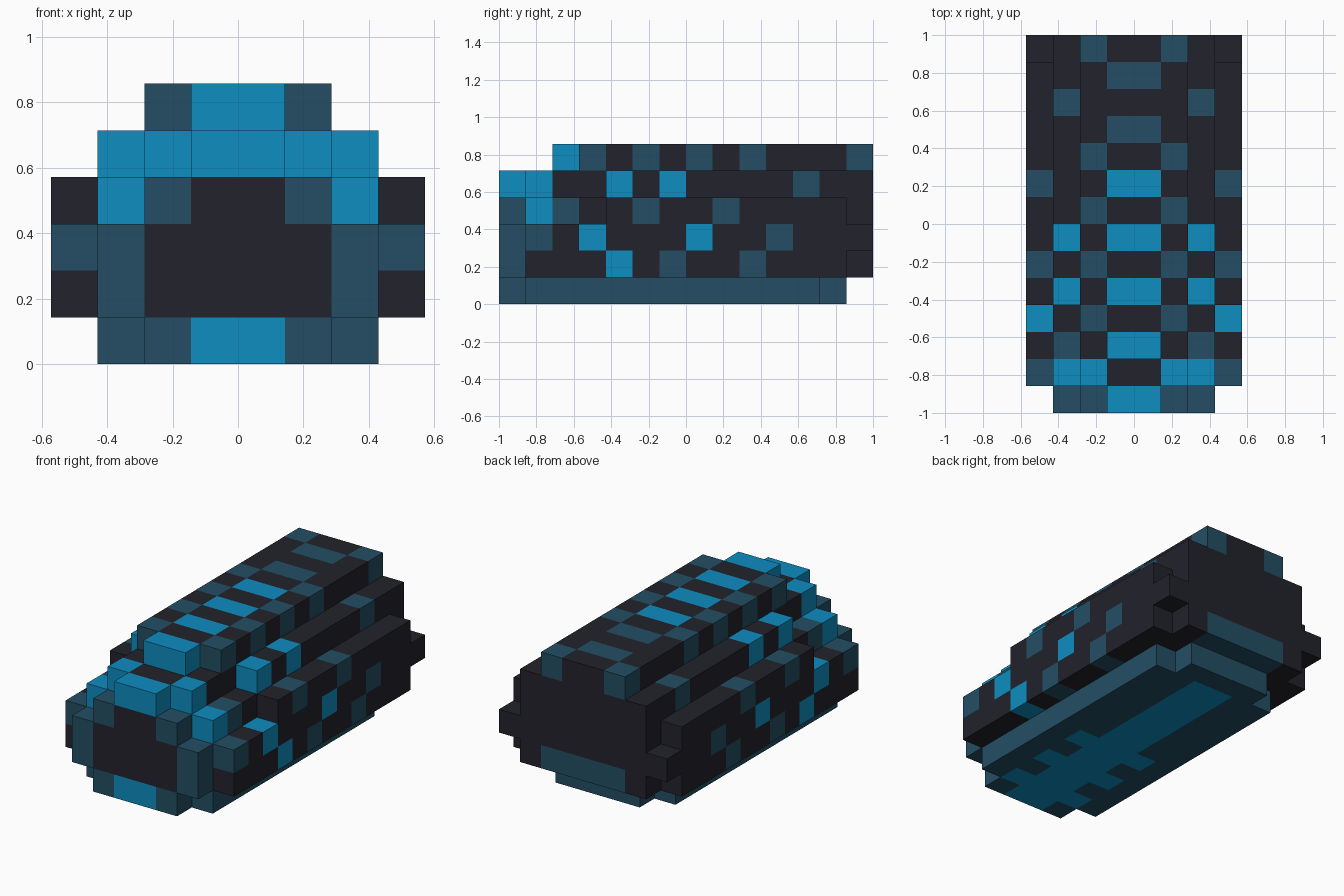
import bpy
import bmesh
from mathutils import Vector

if "Cube" in bpy.data.objects:
    bpy.data.objects.remove(bpy.data.objects["Cube"], do_unlink=True)

U = 1 / 7                 # edge of one block
HALF_LENGTH = 7           # blocks from the middle to the front
BLACK, TEAL, BLUE = range(3)


def make_material(name, rgb):
    mat = bpy.data.materials.new(name)
    mat.use_nodes = True
    mat.diffuse_color = (*rgb, 1)
    mat.node_tree.nodes["Principled BSDF"].inputs["Base Color"].default_value = (*rgb, 1)
    return mat


MATERIALS = [
    make_material("charcoal black", (0.016, 0.016, 0.025)),
    make_material("dark teal", (0.017, 0.076, 0.127)),
    make_material("bright blue", (0.004, 0.266, 0.527)),
]

# Each run is (block column from the middle, layer, first row, last row)
PARTS = {
    "belly": (TEAL, [(0, 0, 0, 12), (1, 0, 0, 12), (2, 0, 1, 11)]),
    "core": (BLACK, [(c, z, 0, 13) for c in (0, 1) for z in (1, 2, 3)]),
    "flanks": (BLACK, [(2, 1, 0, 13), (2, 2, 0, 13), (2, 3, 1, 13)]),
    "side_pods": (BLACK, [(3, 1, 1, 12), (3, 2, 1, 13), (3, 3, 4, 12)]),
    "shoulders": (BLACK, [(0, 4, 0, 13), (1, 4, 1, 13), (2, 4, 4, 13)]),
    "spine": (BLACK, [(0, 5, 2, 13), (1, 5, 3, 13)]),
}

# Coloured blocks: (column, layer) -> {colour: rows}
MARKS = {
    # belly
    (0, 0): {BLUE: range(0, 12)},
    (1, 0): {BLUE: (1, 3, 5)},
    # tail strip and brow
    (0, 1): {TEAL: (13,)},
    (1, 1): {TEAL: (13,)},
    (1, 3): {TEAL: (0,)},
    # flanks
    (2, 1): {TEAL: (0,)},
    (2, 2): {TEAL: (0,)},
    (2, 3): {BLUE: (1,), TEAL: (2,)},
    # side pods
    (3, 1): {BLUE: (4,), TEAL: (6, 9)},
    (3, 2): {BLUE: (3, 7), TEAL: (1, 10)},
    (3, 3): {TEAL: (5, 8)},
    # shoulders
    (0, 4): {BLUE: (0,)},
    (1, 4): {BLUE: (1,)},
    (2, 4): {BLUE: (4, 6), TEAL: (11,)},
    # spine
    (0, 5): {BLUE: (2, 4, 6, 8), TEAL: (10, 12)},
    (1, 5): {TEAL: (3, 5, 7, 9, 13)},
}


def part_cells(base, runs):
    """Mirrored block cells of one part with their colours."""
    cells = {}
    for col, layer, first, last in runs:
        for row in range(first, last + 1):
            colour = base
            for mark, rows in MARKS.get((col, layer), {}).items():
                if row in rows:
                    colour = mark
            cells[(col, row, layer)] = colour
            cells[(-1 - col, row, layer)] = colour
    return cells


ALL_CELLS = {name: part_cells(*spec) for name, spec in PARTS.items()}
FILLED = {cell for cells in ALL_CELLS.values() for cell in cells}


def build_part(name, cells):
    """Outer skin of the part, with flat areas of one colour merged."""
    bm = bmesh.new()
    for cell, colour in cells.items():
        centre = Vector(cell) + Vector((0.5, 0.5 - HALF_LENGTH, 0.5))
        for axis in range(3):
            for sign in (-1, 1):
                beside = list(cell)
                beside[axis] += sign
                if tuple(beside) in FILLED:
                    continue
                n, u, v = Vector(), Vector(), Vector()
                n[axis] = sign / 2
                u[(axis + 1) % 3] = 0.5
                v[(axis + 2) % 3] = sign / 2
                corners = (-u - v, u - v, u + v, v - u)
                face = bm.faces.new([bm.verts.new((centre + n + k) * U) for k in corners])
                face.material_index = colour
    bmesh.ops.remove_doubles(bm, verts=bm.verts[:], dist=U * 0.01)
    bmesh.ops.dissolve_limit(bm, angle_limit=0.01, verts=bm.verts[:],
                             edges=bm.edges[:], delimit={'MATERIAL'})
    mesh = bpy.data.meshes.new(name)
    bm.to_mesh(mesh)
    bm.free()
    for mat in MATERIALS:
        mesh.materials.append(mat)
    obj = bpy.data.objects.new(name, mesh)
    bpy.context.collection.objects.link(obj)


for part_name, block_cells in ALL_CELLS.items():
    build_part(part_name, block_cells)
